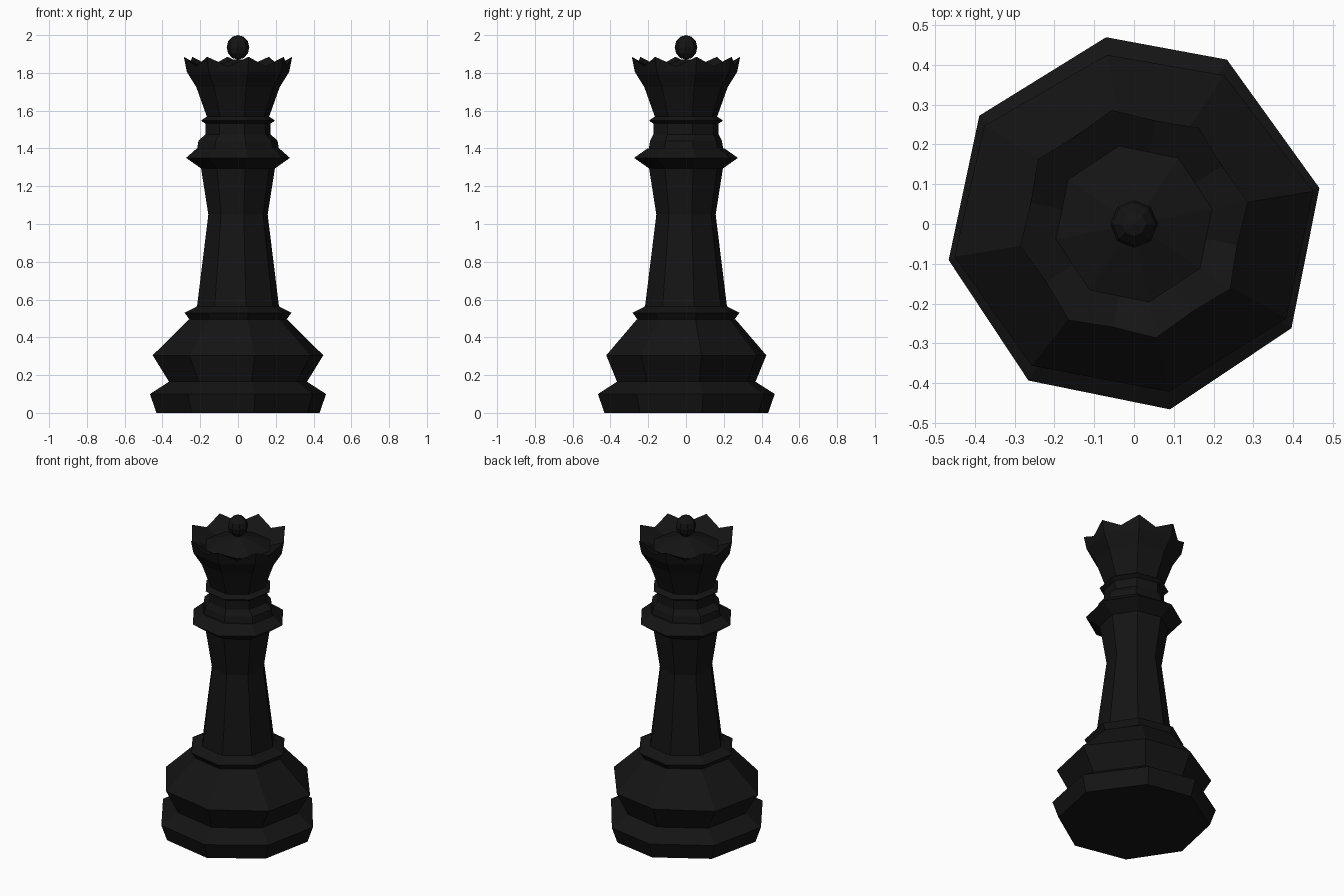
import bpy, bmesh
from math import sin, cos, radians

if "Cube" in bpy.data.objects:
    bpy.data.objects.remove(bpy.data.objects["Cube"])

# Near-black finish
mat = bpy.data.materials.new("black_finish")
mat.diffuse_color = (0.007, 0.007, 0.007, 1)
mat.use_nodes = True
mat.node_tree.nodes["Principled BSDF"].inputs["Base Color"].default_value = mat.diffuse_color

REGULAR = [11 + 45 * k for k in range(8)]
UNEVEN = [11, 60.5, 98.5, 145, 191, 236, 281, 326.5]


def finish(name, bm):
    bmesh.ops.recalc_face_normals(bm, faces=bm.faces)
    mesh = bpy.data.meshes.new(name)
    bm.to_mesh(mesh)
    bm.free()
    mesh.materials.append(mat)
    obj = bpy.data.objects.new(name, mesh)
    bpy.context.collection.objects.link(obj)
    return obj


def bridge(bm, a, b):
    n = len(a)
    for i in range(n):
        j = (i + 1) % n
        bm.faces.new((a[i], a[j], b[j], b[i]))


def turned(name, profile, angles=REGULAR):
    """Eight-sided turning; profile rows are (radius, z, x stretch)."""
    bm = bmesh.new()
    rings = [[bm.verts.new((r * sx * cos(radians(a)), r * sin(radians(a)), z))
              for a in angles] for r, z, sx in profile]
    for lo, hi in zip(rings, rings[1:]):
        bridge(bm, lo, hi)
    bm.faces.new(rings[0])
    bm.faces.new(rings[-1])
    return finish(name, bm)


# Foot and bell-shaped base
turned("base", [(.44, 0, 1), (.475, .10, 1), (.372, .165, 1),
                (.43, .305, 1.07), (.265, .495, 1)], UNEVEN)
turned("base_ring", [(.262, .495, 1), (.288, .53, 1), (.225, .562, 1)])

# Shaft
turned("shaft", [(.222, .555, 1), (.16, 1.05, 1), (.2, 1.30, 1)])

# Collars and neck
turned("collar", [(.2, 1.295, 1), (.28, 1.35, 1), (.208, 1.40, 1.07)])
turned("neck", [(.2, 1.40, 1.1), (.194, 1.44, 1.1), (.176, 1.475, 1),
                (.176, 1.535, 1)])
turned("neck_ring", [(.174, 1.53, 1), (.2, 1.548, 1), (.168, 1.568, 1)])

# Crown: flared cup, pointed rim, sunken floor with a raised centre
bm = bmesh.new()


def crown_ring(r_tip, z_tip, r_valley, z_valley):
    ring = []
    for k in range(16):
        a = radians(11 + 22.5 * k)
        r, z = (r_valley, z_valley) if k % 2 else (r_tip, z_tip)
        ring.append(bm.verts.new((r * cos(a), r * sin(a), z)))
    return ring


C = cos(radians(22.5))
rings = [crown_ring(.165, 1.56, .165 * C, 1.56),
         crown_ring(.225, 1.725, .225 * C, 1.725),
         crown_ring(.276, 1.805, .276 * C, 1.805),
         crown_ring(.292, 1.885, .265, 1.835),
         crown_ring(.2, 1.81, .2 * C, 1.81),
         crown_ring(.035, 1.87, .035 * C, 1.87)]
for lo, hi in zip(rings, rings[1:]):
    bridge(bm, lo, hi)
bm.faces.new(rings[0])
bm.faces.new(rings[-1])
finish("crown", bm)

# Bead on top
bm = bmesh.new()
bmesh.ops.create_uvsphere(bm, u_segments=8, v_segments=6, radius=1)
for v in bm.verts:
    v.co.x *= .06
    v.co.y *= .06
    v.co.z = 1.935 + .065 * v.co.z
finish("finial", bm)
